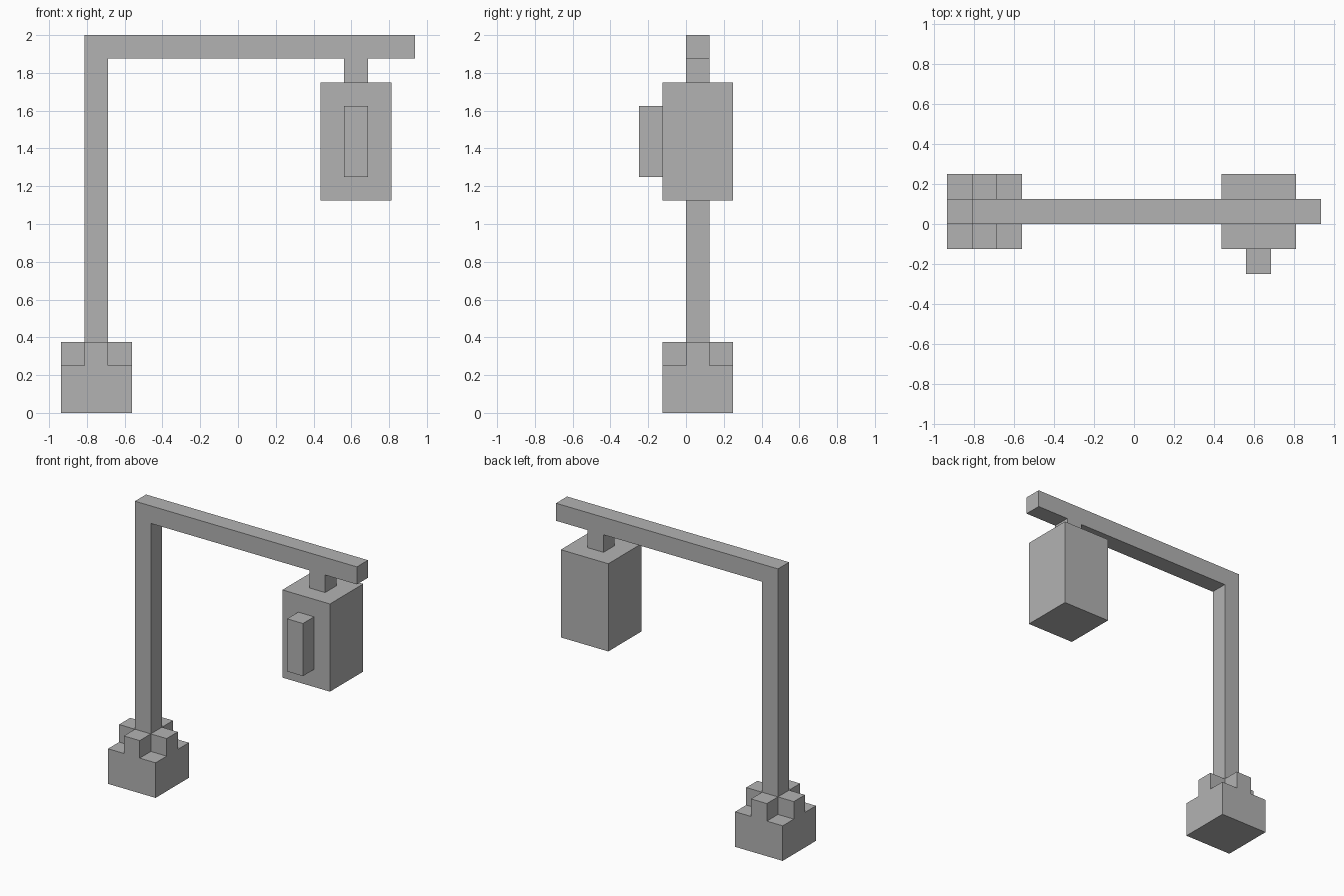
import bpy

if "Cube" in bpy.data.objects:
    bpy.data.objects.remove(bpy.data.objects["Cube"])

U = 0.125                     # block unit
X0, Y0 = -7.5 * U, -2 * U     # grid corner

grey = bpy.data.materials.new("stone grey")
grey.diffuse_color = (0.45, 0.45, 0.45, 1)
grey.use_nodes = True
grey.node_tree.nodes["Principled BSDF"].inputs["Base Color"].default_value = grey.diffuse_color


def box(name, lo, hi):
    """Box between two grid corners, given in block units."""
    size = [(b - a) * U for a, b in zip(lo, hi)]
    mid = [(a + b) * U / 2 for a, b in zip(lo, hi)]
    bpy.ops.mesh.primitive_cube_add(size=1, location=(X0 + mid[0], Y0 + mid[1], mid[2]))
    ob = bpy.context.object
    ob.name = name
    ob.scale = size
    bpy.ops.object.transform_apply(location=False, rotation=False, scale=True)
    ob.data.materials.append(grey)
    return ob


# Foot: square block with four raised steps around the post
box("base", (0, 1, 0), (3, 4, 2))
for side, (x, y) in {"left": (0, 2), "right": (2, 2), "front": (1, 1), "back": (1, 3)}.items():
    box("base_step_" + side, (x, y, 2), (x + 1, y + 1, 3))

# Post and overhanging arm
box("post", (1, 2, 2), (2, 3, 15))
box("arm", (1, 2, 15), (15, 3, 16))

# Hanging lantern with a raised front bar
box("hanger", (12, 2, 14), (13, 3, 15))
box("lantern", (11, 1, 9), (14, 4, 14))
box("lantern_front_bar", (12, 0, 10), (13, 1, 13))
